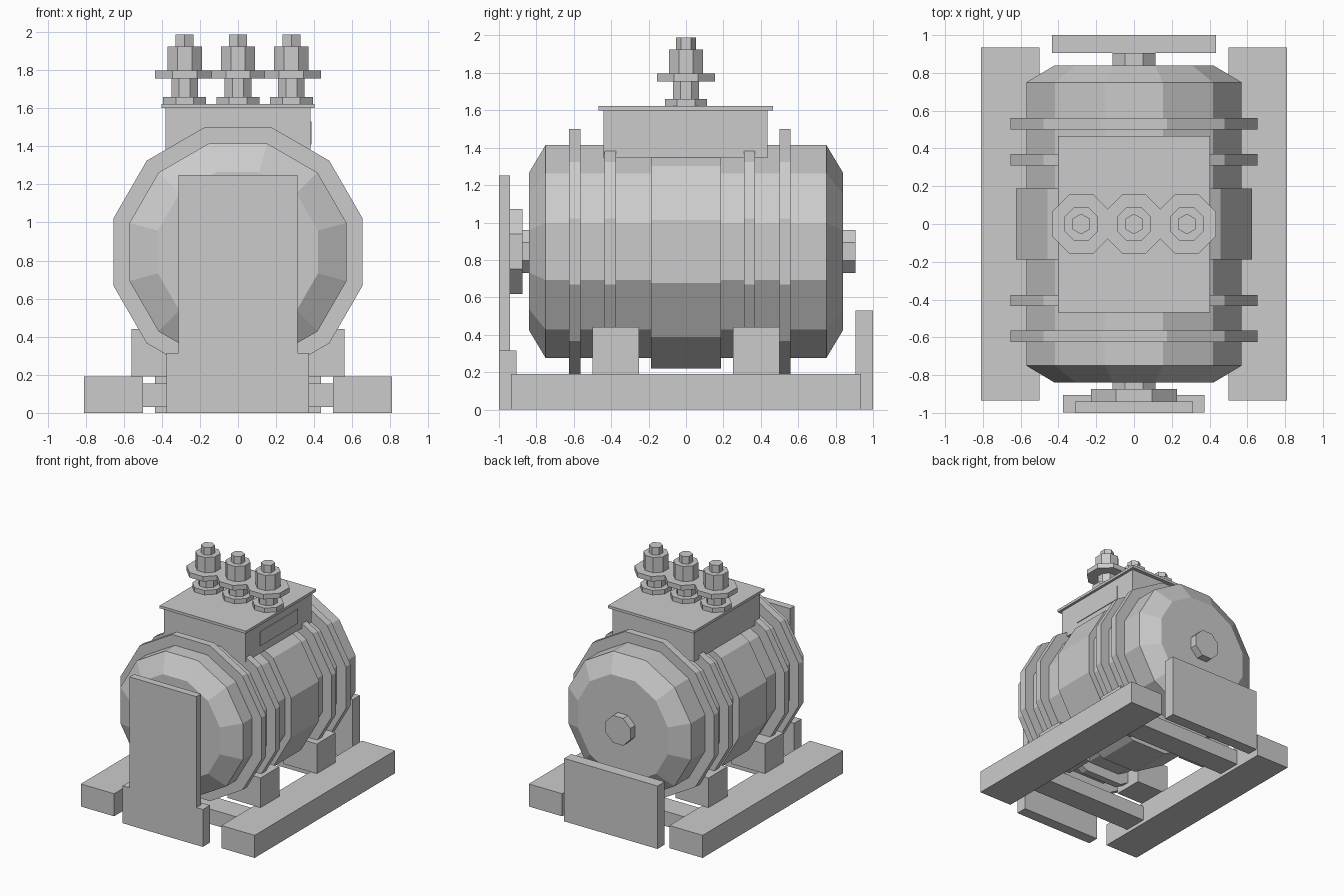
import bpy, bmesh, math
from mathutils import Vector

if "Cube" in bpy.data.objects:
    bpy.data.objects.remove(bpy.data.objects["Cube"])

CZ = 0.845  # height of the drum axis


def make(name, bm):
    bmesh.ops.recalc_face_normals(bm, faces=bm.faces[:])
    me = bpy.data.meshes.new(name)
    bm.to_mesh(me)
    bm.free()
    ob = bpy.data.objects.new(name, me)
    bpy.context.collection.objects.link(ob)
    return ob


def box(name, x, y, z):
    bm = bmesh.new()
    bmesh.ops.create_cube(bm, size=1)
    for v in bm.verts:
        v.co = Vector([(a + b) / 2 + c * (b - a) for (a, b), c in zip((x, y, z), v.co)])
    return make(name, bm)


def lathe(name, stations, sides, axis, center, turn=0.5):
    """Flat-sided solid through (position, apothem) stations along y or z."""
    bm = bmesh.new()
    rings = []
    for pos, apothem in stations:
        r = apothem / math.cos(math.pi / sides)
        ring = []
        for i in range(sides):
            a = 2 * math.pi * (i + turn) / sides
            u, w = r * math.cos(a), r * math.sin(a)
            co = (u, pos, w) if axis == 'y' else (u, w, pos)
            ring.append(bm.verts.new(Vector(co) + Vector(center)))
        rings.append(ring)
    for a, b in zip(rings, rings[1:]):
        for i in range(sides):
            j = (i + 1) % sides
            bm.faces.new((a[i], a[j], b[j], b[i]))
    bm.faces.new(rings[0])
    bm.faces.new(rings[-1])
    return make(name, bm)


# Drum with chamfered ends, ring flanges and centre band
axis_c = (0, 0, CZ)
lathe("drum", [(-0.84, 0.42), (-0.75, 0.57), (0.75, 0.57), (0.84, 0.42)], 12, 'y', axis_c)
for i, y in enumerate((-0.595, -0.405, 0.34, 0.53)):
    lathe(f"ring_flange_{i}", [(y - 0.03, 0.655), (y + 0.03, 0.655)], 12, 'y', axis_c)
lathe("centre_band", [(-0.187, 0.625), (0.187, 0.625)], 12, 'y', axis_c)

# Shaft ends and front hub
lathe("rear_shaft", [(0.8, 0.115), (0.905, 0.115)], 8, 'y', axis_c)
lathe("front_shaft", [(-0.88, 0.115), (-0.8, 0.115)], 8, 'y', axis_c)
lathe("front_hub", [(-0.94, 0.228), (-0.873, 0.228)], 8, 'y', axis_c)

# Terminal box, lid and side plate
box("terminal_box", (-0.38, 0.38), (-0.44, 0.435), (1.345, 1.605))
box("terminal_lid", (-0.402, 0.402), (-0.468, 0.465), (1.6, 1.622))
box("side_plate", (0.37, 0.386), (-0.25, 0.247), (1.41, 1.53))

# Three terminals
for i, x in enumerate((-0.28, 0, 0.28)):
    c = (x, 0, 0)
    for part, z0, z1, r in (("base", 1.62, 1.66, 0.113), ("stem", 1.66, 1.76, 0.07),
                            ("disc", 1.755, 1.797, 0.155), ("cap", 1.795, 1.925, 0.09)):
        lathe(f"terminal_{part}_{i}", [(z0, r), (z1, r)], 8, 'z', c)
    lathe(f"terminal_nut_{i}", [(1.92, 0.047), (1.988, 0.047)], 6, 'z', c)

# Base rails and saddle feet, mirrored left and right
for side, s in (("left", -1), ("right", 1)):
    def span(a, b):
        return tuple(sorted((s * a, s * b)))
    box(f"{side}_rail", span(0.5, 0.81), (-0.935, 0.935), (0, 0.19))
    for end, t in (("front", -0.375), ("rear", 0.375)):
        box(f"{side}_{end}_foot", span(0.25, 0.56), (t - 0.125, t + 0.125), (0.19, 0.44))

# Cross bars between the rails
for end, y in (("front", -0.58), ("rear", 0.58)):
    box(f"{end}_cross_bar", (-0.5, 0.5), (y - 0.1, y + 0.1), (0.03, 0.155))

# Upright end plates
box("front_panel", (-0.312, 0.312), (-1, -0.94), (0, 1.25))
box("front_panel_base", (-0.375, 0.372), (-0.999, -0.905), (0, 0.315))
box("rear_panel", (-0.435, 0.435), (0.905, 1), (0, 0.53))
